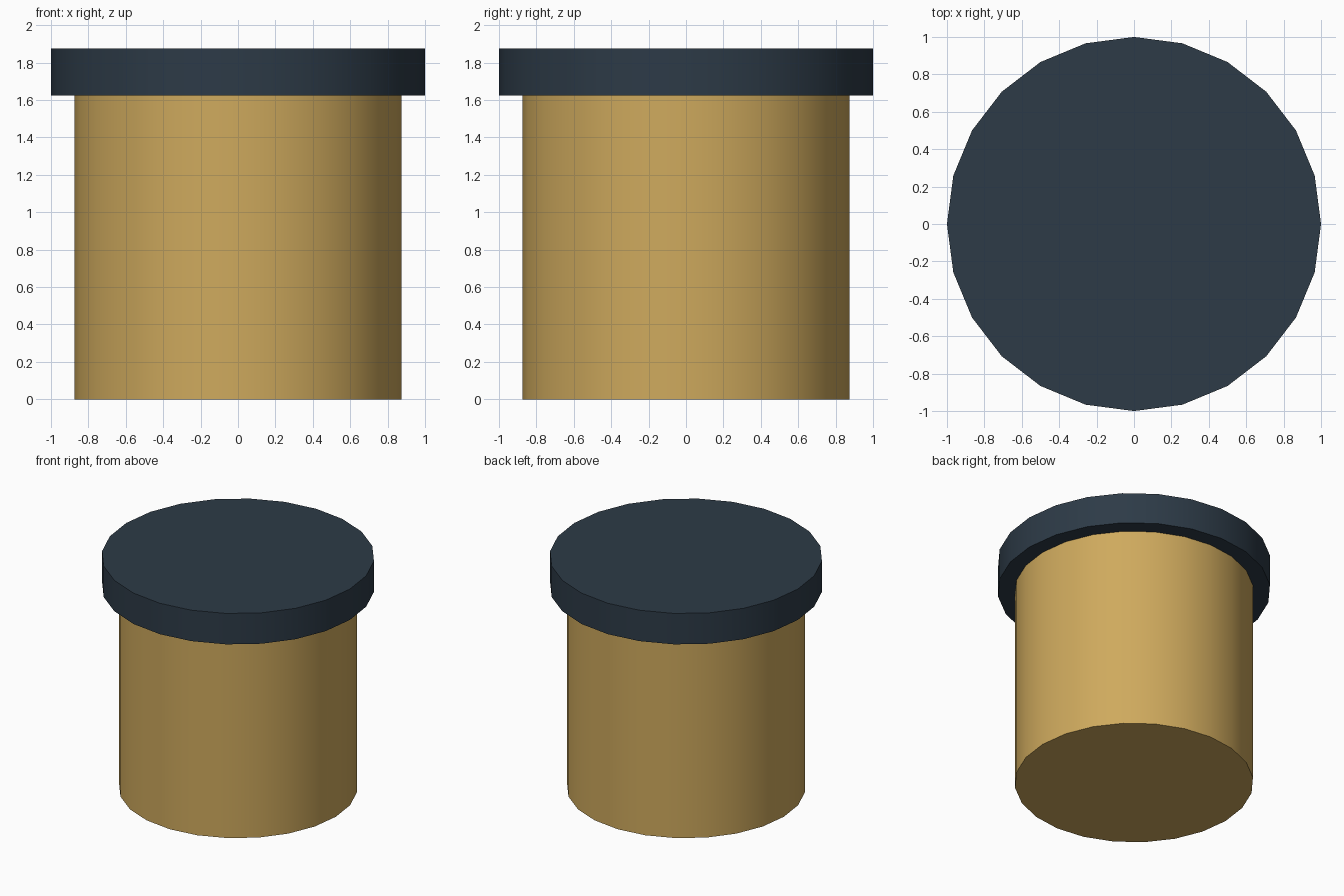
import bpy
import math

if "Cube" in bpy.data.objects:
    bpy.data.objects.remove(bpy.data.objects["Cube"])


def material(name, color):
    mat = bpy.data.materials.new(name)
    mat.diffuse_color = (*color, 1.0)
    mat.use_nodes = True
    mat.node_tree.nodes["Principled BSDF"].inputs["Base Color"].default_value = mat.diffuse_color
    return mat


def drum(name, radius, z0, z1, mat):
    """Closed 24-sided cylinder between two heights."""
    bpy.ops.mesh.primitive_cylinder_add(
        vertices=24, radius=radius, depth=z1 - z0, location=(0, 0, (z0 + z1) / 2))
    obj = bpy.context.object
    obj.name = name
    obj.data.materials.append(mat)
    bpy.ops.object.shade_smooth_by_angle(angle=math.radians(30))
    return obj


# Container body
drum("body", 0.875, 0.0, 1.625, material("tan", (0.62, 0.40, 0.11)))

# Overhanging lid
drum("lid", 1.0, 1.625, 1.875, material("dark_slate", (0.026, 0.043, 0.063)))
